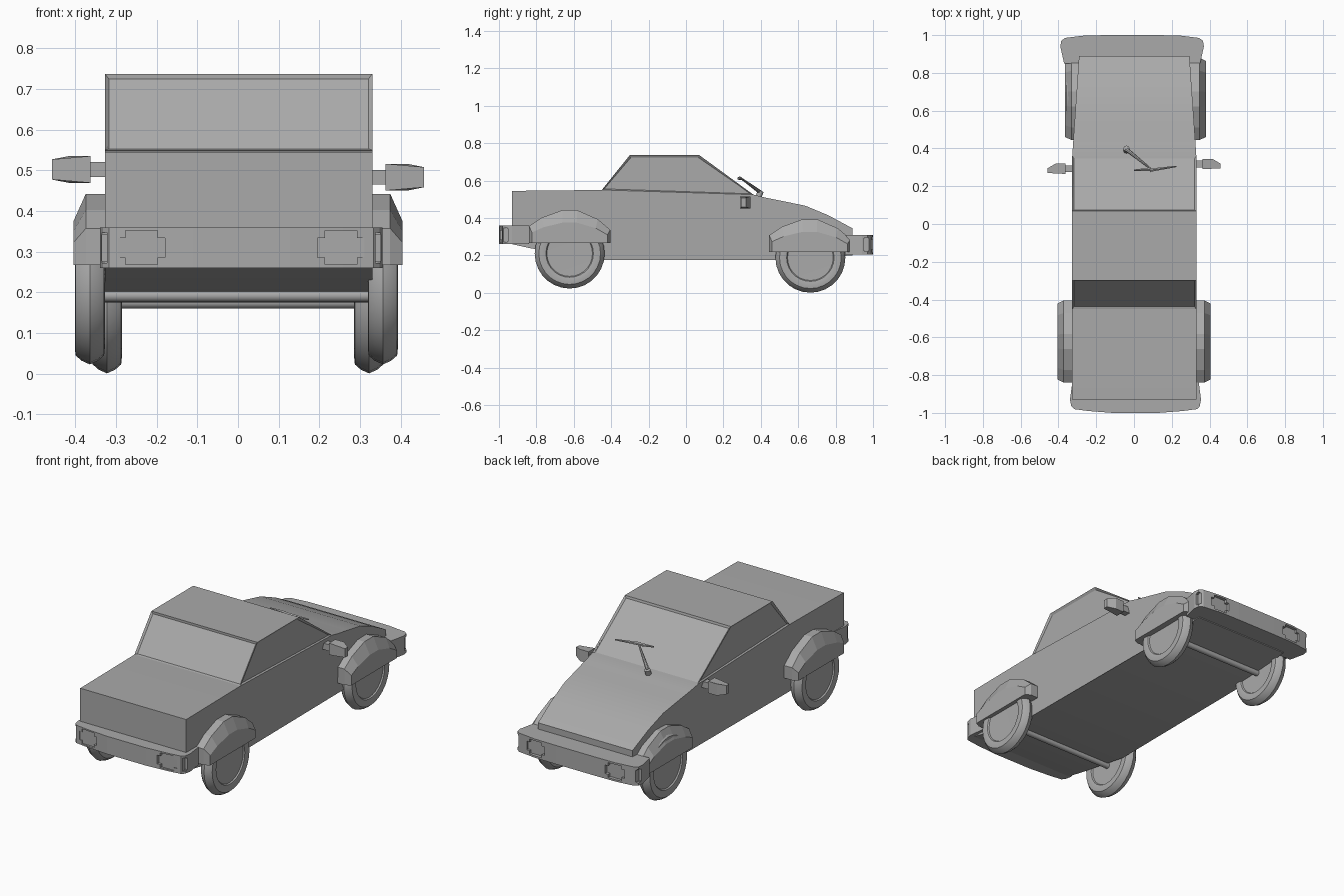
import bpy, bmesh, math
from mathutils import Vector, Matrix

cube = bpy.data.objects.get("Cube")
if cube:
    bpy.data.objects.remove(cube, do_unlink=True)

grey = bpy.data.materials.new("plain grey")
grey.use_nodes = True
grey.diffuse_color = (0.4, 0.4, 0.4, 1)
grey.node_tree.nodes["Principled BSDF"].inputs["Base Color"].default_value = grey.diffuse_color


def finish(name, bm, smooth=False):
    bmesh.ops.recalc_face_normals(bm, faces=bm.faces)
    mesh = bpy.data.meshes.new(name)
    bm.to_mesh(mesh)
    bm.free()
    mesh.materials.append(grey)
    obj = bpy.data.objects.new(name, mesh)
    bpy.context.collection.objects.link(obj)
    if smooth:
        bpy.ops.object.select_all(action='DESELECT')
        obj.select_set(True)
        bpy.context.view_layer.objects.active = obj
        bpy.ops.object.shade_smooth_by_angle(angle=math.radians(32))
    return obj


def prism(points, low, high, axis):
    """Extrude a 2D outline along x (outline in y, z) or z (outline in x, y)."""
    bm = bmesh.new()
    place = (lambda p, h: (h, *p)) if axis == 'X' else (lambda p, h: (*p, h))
    rings = [[bm.verts.new(place(p, h)) for p in points] for h in (low, high)]
    for ring in rings:
        bm.faces.new(ring)
    n = len(points)
    for i in range(n):
        j = (i + 1) % n
        bm.faces.new((rings[0][i], rings[0][j], rings[1][j], rings[1][i]))
    bmesh.ops.recalc_face_normals(bm, faces=bm.faces)
    return bm


def rod(name, a, b, r, r2=None, sides=12):
    a, b = Vector(a), Vector(b)
    bm = bmesh.new()
    turn = (b - a).to_track_quat('Z', 'Y').to_matrix().to_4x4()
    bmesh.ops.create_cone(bm, cap_ends=True, segments=sides, radius1=r, radius2=r2 or r,
                          depth=(b - a).length, matrix=Matrix.Translation((a + b) / 2) @ turn)
    return finish(name, bm, True)


# Lower body, narrowing along the bonnet
outline = [(-0.93, 0.545), (-0.45, 0.55), (0.36, 0.525), (0.42, 0.51), (0.52, 0.49),
           (0.64, 0.465), (0.76, 0.415), (0.89, 0.345), (0.89, 0.2), (0.45, 0.175),
           (-0.48, 0.175), (-0.84, 0.24), (-0.93, 0.26)]
bm = prism(outline, -0.327, 0.33, 'X')
for v in bm.verts:
    if v.co.y > 0.36:
        v.co.x *= 1 - 0.11 * (v.co.y - 0.36) / 0.53
finish("body", bm, True)

# Cabin with sunken windows on all four sides
bm = prism([(-0.45, 0.55), (-0.30, 0.737), (0.07, 0.737), (0.36, 0.525)], -0.327, 0.33, 'X')
bmesh.ops.delete(bm, geom=[f for f in bm.faces if f.normal.z < -0.5], context='FACES_ONLY')
panes = [f for f in bm.faces if f.normal.z < 0.95]
bmesh.ops.inset_individual(bm, faces=panes, thickness=0.014, depth=-0.008)
finish("cabin", bm)


# Bumpers with recessed lamps at the front and the corners
def bumper(name, half, centre, z0, z1, end):
    pts = [(x + centre, y) for x, y in half]
    pts += [(centre - x, y) for x, y in reversed(half)]
    obj = finish(name, prism(pts, z0, z1, 'Z'))
    cut = bmesh.new()
    mid = (z0 + z1) / 2
    edge = half[1][0]
    for s in (-1, 1):
        lamps = [((s * 0.245 + centre, end, mid), (0.115, 0.04, 0.084), 1),
                 ((s * edge + centre, end * 0.965, mid), (0.035, 0.03, 0.075), 0)]
        for pos, size, axis in lamps:
            made = bmesh.ops.create_cube(cut, size=1,
                matrix=Matrix.Translation(pos) @ Matrix.Diagonal((*size, 1)))
            edges = {e for v in made["verts"] for e in v.link_edges
                     if abs((e.verts[0].co - e.verts[1].co)[axis]) > 0.01}
            bmesh.ops.bevel(cut, geom=list(edges), offset=0.018 if axis else 0.005,
                            segments=4, affect='EDGES')
    cutter = finish(name + "_cutter", cut)
    cutter.hide_render = True
    mod = obj.modifiers.new("lamp recesses", 'BOOLEAN')
    mod.object = cutter
    mod.operation = 'DIFFERENCE'
    mod.solver = 'EXACT'
    # Keep the cut mesh and drop the cutter
    graph = bpy.context.evaluated_depsgraph_get()
    mesh = bpy.data.meshes.new_from_object(obj.evaluated_get(graph))
    obj.modifiers.clear()
    obj.data = mesh
    bpy.data.objects.remove(cutter, do_unlink=True)


bumper("trunk_bumper", [(0.335, -0.84), (0.347, -0.93), (0.34, -0.965), (0.325, -0.98),
                        (0.25, -0.99), (0.12, -1.0)], 0.008, 0.26, 0.36, -1)
bumper("bonnet_bumper", [(0.36, 0.85), (0.38, 0.94), (0.375, 0.97), (0.355, 0.985),
                         (0.25, 0.998), (0.12, 1.0)], -0.01, 0.205, 0.31, 1)


# Wheels turned around the x axis
def wheel(name, x, y, z):
    side = [(0, 0.024), (0.122, 0.026), (0.127, 0.033), (0.145, 0.037), (0.165, 0.035), (0.178, 0.02)]
    profile = side + [(0.187, 0)] + [(r, -o) for r, o in reversed(side)]
    bm = bmesh.new()
    ring = [bm.verts.new((o, 0, r)) for r, o in profile]
    loop = [bm.edges.new(pair) for pair in zip(ring, ring[1:])]
    bmesh.ops.spin(bm, geom=ring + loop, cent=(0, 0, 0), axis=(1, 0, 0),
                   angle=math.tau, steps=28, use_duplicate=False)
    bmesh.ops.remove_doubles(bm, verts=bm.verts, dist=0.0005)
    bmesh.ops.translate(bm, verts=bm.verts, vec=(x, y, z))
    finish(name, bm, True)


# Arched fenders with a sloped outer edge
def fender(name, s, y, z, inner, crest, outer):
    arch = [(-0.217, 0), (-0.217, 0.09), (-0.15, 0.135), (-0.04, 0.175),
            (0.04, 0.175), (0.15, 0.127), (0.217, 0.07), (0.217, 0)]
    bm = bmesh.new()
    rings = []
    for x, shrink in ((inner, 1), (crest, 1), (outer, 0.62)):
        rings.append([bm.verts.new((s * x, y + py * (1 if shrink == 1 else 0.93), z + pz * shrink))
                      for py, pz in arch])
    for a, b in zip(rings, rings[1:]):
        for i in range(len(arch)):
            j = (i + 1) % len(arch)
            bm.faces.new((a[i], a[j], b[j], b[i]))
    bm.faces.new(rings[0])
    bm.faces.new(rings[-1])
    finish(name, bm)


for s, side in ((1, "left"), (-1, "right")):
    shift = 0.008 * s
    wheel("trunk_wheel_" + side, s * 0.36 - 0.004, -0.622, 0.21)
    wheel("bonnet_wheel_" + side, s * 0.314 + shift, 0.665, 0.188)
    fender("trunk_fender_" + side, s, -0.622, 0.267, 0.3, 0.374, 0.412 - shift * s)
    fender("bonnet_fender_" + side, s, 0.662, 0.218, 0.26, 0.34 + shift, 0.372 + shift)

    # Wing mirror with a narrowed outer tip
    y, z = (0.29, 0.483) if s > 0 else (0.265, 0.502)
    shape = [(0.362, y), (0.457, y + 0.005), (0.457, y + 0.03), (0.415, y + 0.055), (0.362, y + 0.055)]
    bm = prism([(s * px, py) for px, py in shape], z - 0.033, z + 0.033, 'Z')
    for v in bm.verts:
        if abs(v.co.x) > 0.44:
            v.co.z = z + (v.co.z - z) * 0.75
    finish("mirror_" + side, bm)
    bm = prism([(s * px, py) for px, py in ((0.31, y + 0.01), (0.365, y + 0.01),
                                            (0.365, y + 0.045), (0.31, y + 0.045))],
               z - 0.018, z + 0.018, 'Z')
    finish("mirror_arm_" + side, bm)

# Axles
rod("trunk_axle", (-0.35, -0.622, 0.192), (0.35, -0.622, 0.192), 0.016)
rod("bonnet_axle", (-0.3, 0.665, 0.176), (0.3, 0.665, 0.176), 0.016)

# Windscreen wiper
rod("wiper_pivot", (-0.04, 0.385, 0.505), (-0.04, 0.4, 0.545), 0.016)
rod("wiper_arm", (-0.04, 0.395, 0.54), (0.085, 0.295, 0.612), 0.011, 0.005, 8)
rod("wiper_blade_right", (0.085, 0.29, 0.612), (0.0, 0.285, 0.618), 0.01, 0.004, 6)
rod("wiper_blade_left", (0.085, 0.285, 0.612), (0.225, 0.305, 0.606), 0.01, 0.004, 6)
